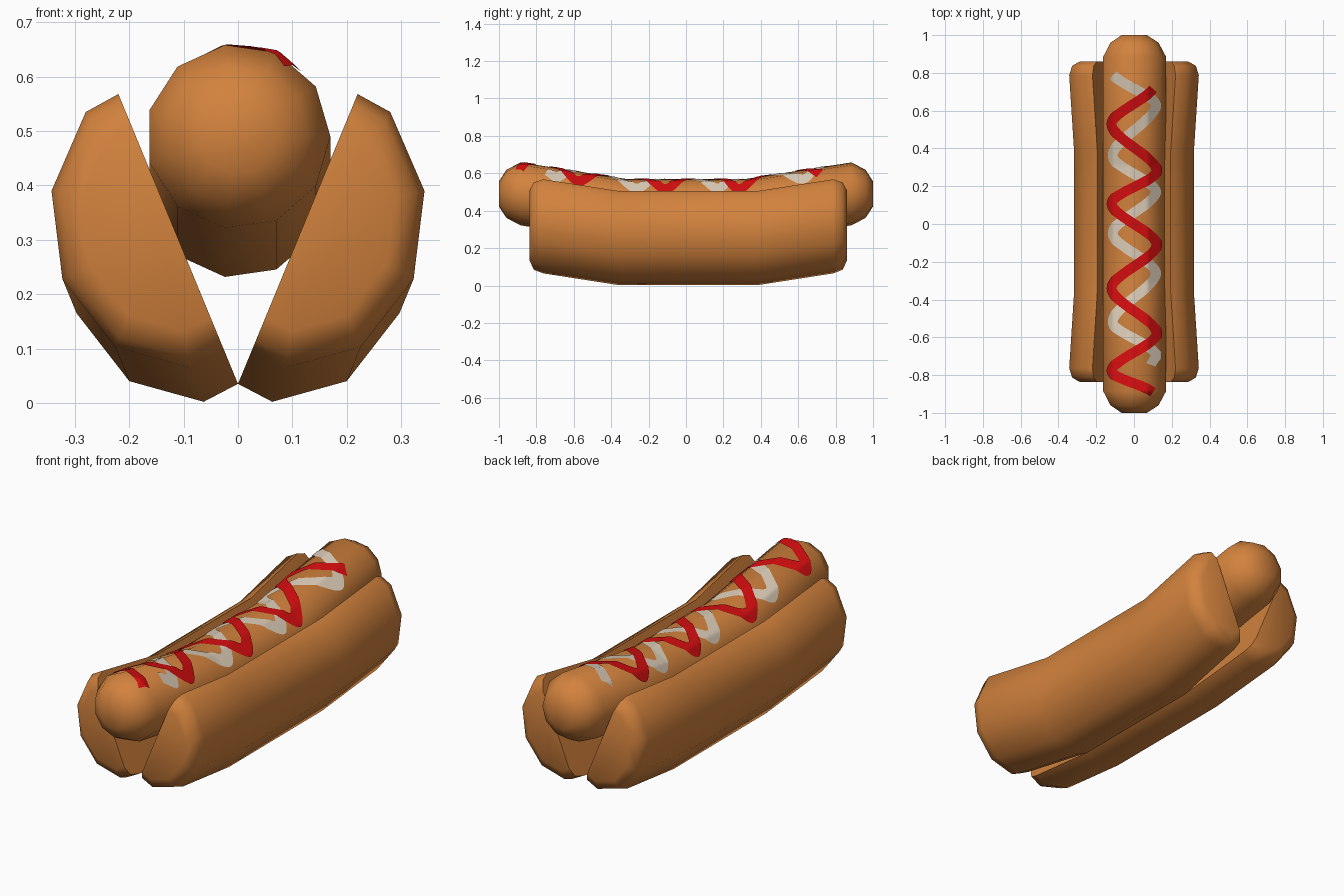
import bpy, math

if "Cube" in bpy.data.objects:
    bpy.data.objects.remove(bpy.data.objects["Cube"])

def material(name, rgb):
    m = bpy.data.materials.new(name)
    m.diffuse_color = (*rgb, 1)
    m.use_nodes = True
    m.node_tree.nodes["Principled BSDF"].inputs["Base Color"].default_value = m.diffuse_color
    return m

BROWN = material("toasted orange brown", (0.65, 0.225, 0.047))
RED = material("ketchup red", (0.66, 0.004, 0.005))
CREAM = material("cream white", (0.72, 0.61, 0.48))

def make(name, verts, faces, mat, angle=60):
    me = bpy.data.meshes.new(name)
    me.from_pydata(verts, [], faces)
    me.materials.append(mat)
    ob = bpy.data.objects.new(name, me)
    bpy.context.collection.objects.link(ob)
    bpy.ops.object.select_all(action='DESELECT')
    ob.select_set(True)
    bpy.context.view_layer.objects.active = ob
    bpy.ops.object.mode_set(mode='EDIT')
    bpy.ops.mesh.select_all(action='SELECT')
    bpy.ops.mesh.normals_make_consistent(inside=False)
    bpy.ops.object.mode_set(mode='OBJECT')
    bpy.ops.object.shade_smooth_by_angle(angle=math.radians(angle))
    return ob

def loft(name, rings, mat):
    n = len(rings[0])
    verts = [p for r in rings for p in r]
    faces = [(i * n + j, i * n + (j + 1) % n, (i + 1) * n + (j + 1) % n, (i + 1) * n + j)
             for i in range(len(rings) - 1) for j in range(n)]
    faces += [tuple(range(n)), tuple(range(len(verts) - n, len(verts)))]
    return make(name, verts, faces, mat)

# Sausage: eleven-sided bent tube with rounded ends; stations are (y, centre z, radius)
SIDES = 11
half = [(0.31, 0.40, 0.17), (0.885, 0.49, 0.17), (0.96, 0.49, 0.13), (1.0, 0.49, 0.068)]
stations = [(-y, z, r) for y, z, r in reversed(half)] + half

def ring(y, zc, r):
    return [(r * math.cos(2 * math.pi * k / SIDES), y, zc + r * math.sin(2 * math.pi * k / SIDES))
            for k in range(SIDES)]

loft("sausage", [ring(*s) for s in stations], BROWN)

# Bun: half-round section with a flat cut face, ends slide up along that face
section = [(0, 0.035), (0.063, 0.002), (0.2, 0.04), (0.297, 0.165),
           (0.317, 0.327), (0.254, 0.472), (0.194, 0.505)]
bun_half = [(0.37, 0, 1), (0.775, 1, 1), (0.825, 1, 0.93), (0.848, 1, 0.75)]
bun_stations = [(-y, t, s) for y, t, s in reversed(bun_half)] + bun_half
CX, CZ = 0.097, 0.27
for side, name in ((1, "right_bun_half"), (-1, "left_bun_half")):
    rings = [[(side * (CX + (x - CX) * s + 0.026 * t), y + 0.012, CZ + (z - CZ) * s + 0.063 * t)
              for x, z in section] for y, t, s in bun_stations]
    loft(name, rings, BROWN)

# Sauces: thin wavy ribbons wrapped on the sausage's top
def on_sausage(x, y, lift):
    for (y0, z0, r0), (y1, z1, r1) in zip(stations, stations[1:]):
        if y0 <= y <= y1:
            f = (y - y0) / (y1 - y0)
            zc, r = z0 + f * (z1 - z0), r0 + f * (r1 - r0)
            break
    a = math.acos(max(-0.95, min(0.95, x / r)))
    step = 2 * math.pi / SIDES
    rad = r * math.cos(step / 2) / math.cos(a % step - step / 2) + lift
    return (rad * math.cos(a), y, zc + rad * math.sin(a))

def sauce(name, turns, lift, mat, width=0.054, steps=28, across=8):
    path = []
    for (x0, y0), (x1, y1) in zip(turns, turns[1:]):
        for i in range(steps):
            f = i / steps
            e = 0.65 * (1 - math.cos(math.pi * f)) / 2 + 0.35 * f
            path.append((x0 + (x1 - x0) * e, y0 + (y1 - y0) * f))
    path.append(turns[-1])
    smooth = []
    for i in range(len(path)):          # soften the turns
        w = path[max(0, i - 4):i + 5]
        smooth.append((sum(p[0] for p in w) / len(w), sum(p[1] for p in w) / len(w)))
    verts = []
    last = len(smooth) - 1
    for i, (x, y) in enumerate(smooth):
        a, b = smooth[max(0, i - 1)], smooth[min(last, i + 1)]
        dx, dy = b[0] - a[0], b[1] - a[1]
        d = math.hypot(dx, dy)
        for j in range(across + 1):
            o = width * (j / across - 0.5)
            verts.append(on_sausage(x - dy / d * o, y + dx / d * o, lift))
    n = across + 1
    faces = [(i * n + j, i * n + j + 1, (i + 1) * n + j + 1, (i + 1) * n + j)
             for i in range(last) for j in range(across)]
    ob = make(name, verts, faces, mat)
    if sum(p.normal.z for p in ob.data.polygons) < 0:
        ob.data.flip_normals()

sauce("cream_sauce", [(-0.12, 0.80), (0.125, 0.63), (-0.125, 0.36), (0.125, 0.17), (-0.125, -0.05),
                      (0.125, -0.26), (-0.125, -0.52), (0.12, -0.69), (0.09, -0.75)], 0.003, CREAM)
sauce("red_sauce", [(0.11, 0.73), (-0.13, 0.53), (0.13, 0.28), (-0.13, 0.11), (0.13, -0.11),
                    (-0.13, -0.34), (0.13, -0.58), (-0.13, -0.78), (0.11, -0.90)], 0.005, RED)
